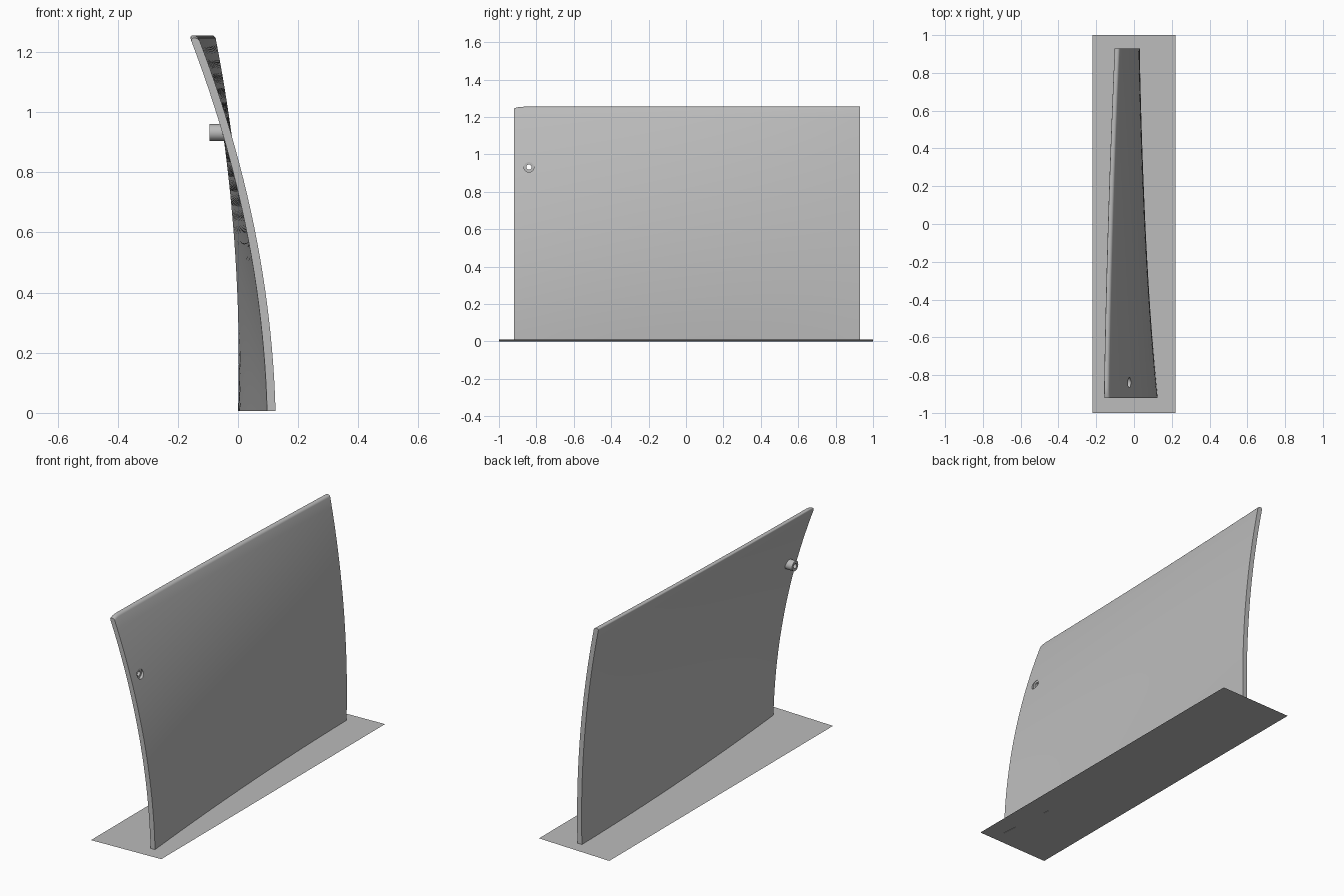
import bpy, bmesh, math
from mathutils import Matrix

old = bpy.data.objects.get("Cube")
if old:
    bpy.data.objects.remove(old, do_unlink=True)

THICK, TOP, FOOT = 0.028, 1.255, 0.007
BACK_Y, FRONT_Y = 0.93, -0.92
HOLE_Y, HOLE_Z, RING_R, BORE_R = -0.84, 0.932, 0.028, 0.014

grey = bpy.data.materials.new("plain grey")
grey.use_nodes = True
grey.diffuse_color = (0.5, 0.5, 0.5, 1)
grey.node_tree.nodes["Principled BSDF"].inputs["Base Color"].default_value = grey.diffuse_color


def make_object(name, bm, smooth=True):
    bmesh.ops.recalc_face_normals(bm, faces=bm.faces)
    mesh = bpy.data.meshes.new(name)
    bm.to_mesh(mesh)
    bm.free()
    mesh.materials.append(grey)
    obj = bpy.data.objects.new(name, mesh)
    bpy.context.collection.objects.link(obj)
    if smooth:
        shade(obj)
    return obj


def shade(obj):
    bpy.ops.object.select_all(action='DESELECT')
    obj.select_set(True)
    bpy.context.view_layer.objects.active = obj
    bpy.ops.object.shade_smooth_by_angle(angle=math.radians(35))


def panel_x(t, z):
    """Left face of the twisted panel; t runs from back (0) to front (1)."""
    back = 0.028 + 0.03 * z - 0.09 * z * z
    front = 0.125 - 0.026 * z - 0.144 * z * z
    s = t + (1.03 * z - 0.8) * t * (1 - t)
    return back + (front - back) * s


# Curved panel: symmetric rounded-top profile swept from back to front
half, r = THICK / 2, 0.011
side = [(half, FOOT + (TOP - r - FOOT) * i / 24) for i in range(25)]
side += [(half - r + r * math.cos(a), TOP - r + r * math.sin(a))
         for a in (math.pi * k / 8 for k in range(1, 5))]
profile = [(-w, z) for w, z in side] + [(w, z) for w, z in reversed(side)]
stations = [i / 32 for i in range(32)] + [0.98, 0.99, 1]
bm = bmesh.new()
rows = []
for t in stations:
    y = BACK_Y + (FRONT_Y - BACK_Y) * t
    drop = 0.009 * max(0, (t - 0.975) / 0.025) ** 2
    row = []
    for w, z in profile:
        zz = z - drop * z / TOP
        row.append(bm.verts.new((panel_x(t, zz) - half + w, y, zz)))
    rows.append(row)
n = len(profile)
for a, b in zip(rows, rows[1:]):
    for i in range(n):
        j = (i + 1) % n
        bm.faces.new((a[i], a[j], b[j], b[i]))
for row in (rows[0], rows[-1]):
    for i in range(n // 2 - 1):
        bm.faces.new((row[i], row[i + 1], row[n - 2 - i], row[n - 1 - i]))
panel = make_object("curved_panel", bm, smooth=False)

# Round hole through the panel
bm = bmesh.new()
turn = Matrix.Translation((-0.04, HOLE_Y, HOLE_Z)) @ Matrix.Rotation(math.pi / 2, 4, 'Y')
bmesh.ops.create_cone(bm, cap_ends=True, segments=32, radius1=RING_R - 0.001,
                      radius2=RING_R - 0.001, depth=0.3, matrix=turn)
cutter = make_object("hole_cutter", bm, smooth=False)
cut = panel.modifiers.new("hole", 'BOOLEAN')
cut.operation, cut.solver, cut.object = 'DIFFERENCE', 'EXACT', cutter
bpy.context.view_layer.objects.active = panel
bpy.ops.object.modifier_apply(modifier=cut.name)
bpy.data.objects.remove(cutter, do_unlink=True)
shade(panel)

# Hollow bushing set in the hole, standing out on the right side
bm = bmesh.new()
section = [(-0.095, RING_R), (-0.033, RING_R), (-0.033, BORE_R), (-0.095, BORE_R)]
rings = []
for k in range(32):
    a = math.tau * k / 32
    rings.append([bm.verts.new((x, HOLE_Y + q * math.cos(a), HOLE_Z + q * math.sin(a)))
                  for x, q in section])
for k in range(32):
    a, b = rings[k], rings[(k + 1) % 32]
    for i in range(4):
        j = (i + 1) % 4
        bm.faces.new((a[i], a[j], b[j], b[i]))
make_object("hollow_bushing", bm)

# Thin, slightly tilted base sheet
bm = bmesh.new()
corners = ((-0.22, -1), (0.22, -1), (0.22, 1), (-0.22, 1))
bm.faces.new([bm.verts.new((x, y, 0.005 + 0.0227 * x)) for x, y in corners])
base = make_object("base_sheet", bm, smooth=False)
if base.data.polygons[0].normal.z < 0:
    base.data.flip_normals()
